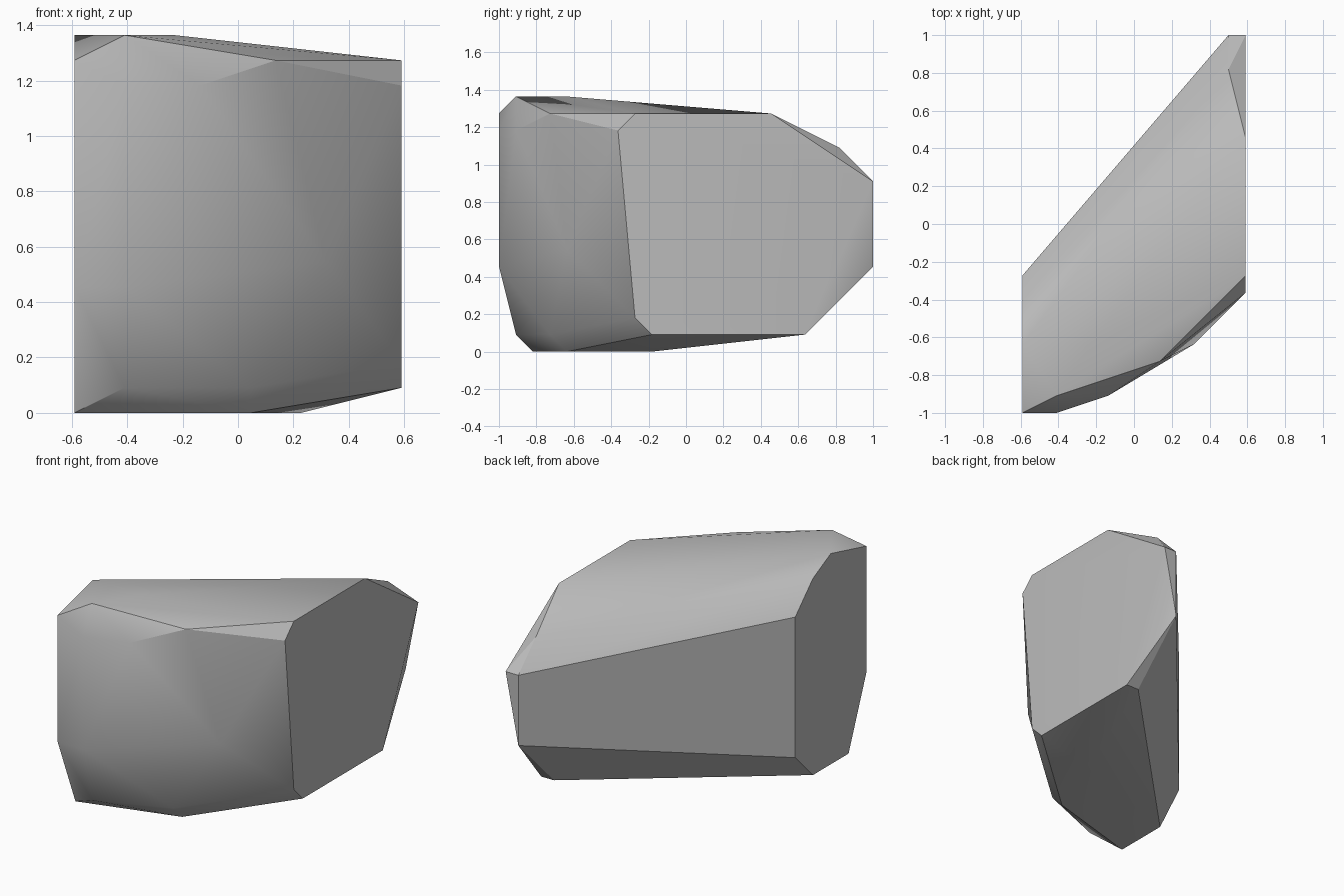
import bpy
import bmesh
import math
from mathutils import Vector

default_cube = bpy.data.objects.get("Cube")
if default_cube:
    bpy.data.objects.remove(default_cube, do_unlink=True)

STEP = 1 / 11      # the stone is chiselled on a coarse lattice
HALF_WIDTH = 6.5   # in lattice steps


def flat_colour(name, value):
    material = bpy.data.materials.new(name)
    material.use_nodes = True
    colour = (value, value, value, 1)
    material.diffuse_color = colour
    material.node_tree.nodes["Principled BSDF"].inputs["Base Color"].default_value = colour
    return material


def section(x, profile):
    """Place a (y, z) outline on the plane at x."""
    return [(x, y, z) for y, z in profile]


def hull_object(name, points, material):
    """Wrap lattice points in a convex shell and merge its coplanar faces."""
    bm = bmesh.new()
    for x, y, z in points:
        bm.verts.new(Vector((x - HALF_WIDTH, y, z)) * STEP)
    result = bmesh.ops.convex_hull(bm, input=bm.verts[:])
    spare = [g for g in result["geom_interior"] if isinstance(g, bmesh.types.BMVert)]
    bmesh.ops.delete(bm, geom=spare, context="VERTS")
    bmesh.ops.dissolve_limit(bm, angle_limit=math.radians(0.5),
                             verts=bm.verts[:], edges=bm.edges[:])
    bmesh.ops.recalc_face_normals(bm, faces=bm.faces[:])
    mesh = bpy.data.meshes.new(name)
    bm.to_mesh(mesh)
    bm.free()
    mesh.materials.append(material)
    obj = bpy.data.objects.new(name, mesh)
    bpy.context.collection.objects.link(obj)
    return obj


# Flat broken end at -x
narrow_end = section(0, [(-11, 14), (-11, 5), (-9, 0), (-5, 0),
                         (-3, 2), (-3, 12), (-5, 14), (-7, 15)])
# Flat broken end at +x
wide_end = section(13, [(-4, 13), (-3, 14), (5, 14), (11, 10),
                        (7, 1), (-2, 1), (-3, 2)])
# Corner of the back wall
back_corner = section(12, [(11, 10), (11, 5), (9, 12), (7, 1)])
# Rounded front wall
front_wall = section(2, [(-11, 13), (-11, 5)]) + [(5, -10, 13), (10, -7, 6)]
# Chipped upper and lower rims
top_rim = [(2, -10, 15), (4, -7, 15), (8, -8, 14)]
bottom_rim = [(2, -10, 1), (7, -8, 1), (7, -7, 0), (9, -2, 0)]

stone = hull_object(
    "stone_fragment",
    narrow_end + wide_end + back_corner + front_wall + top_rim + bottom_rim,
    flat_colour("stone_grey", 0.5))

# Soft worn faces with crisp broken edges
bpy.ops.object.select_all(action="DESELECT")
stone.select_set(True)
bpy.context.view_layer.objects.active = stone
bpy.ops.object.shade_smooth_by_angle(angle=math.radians(30))
